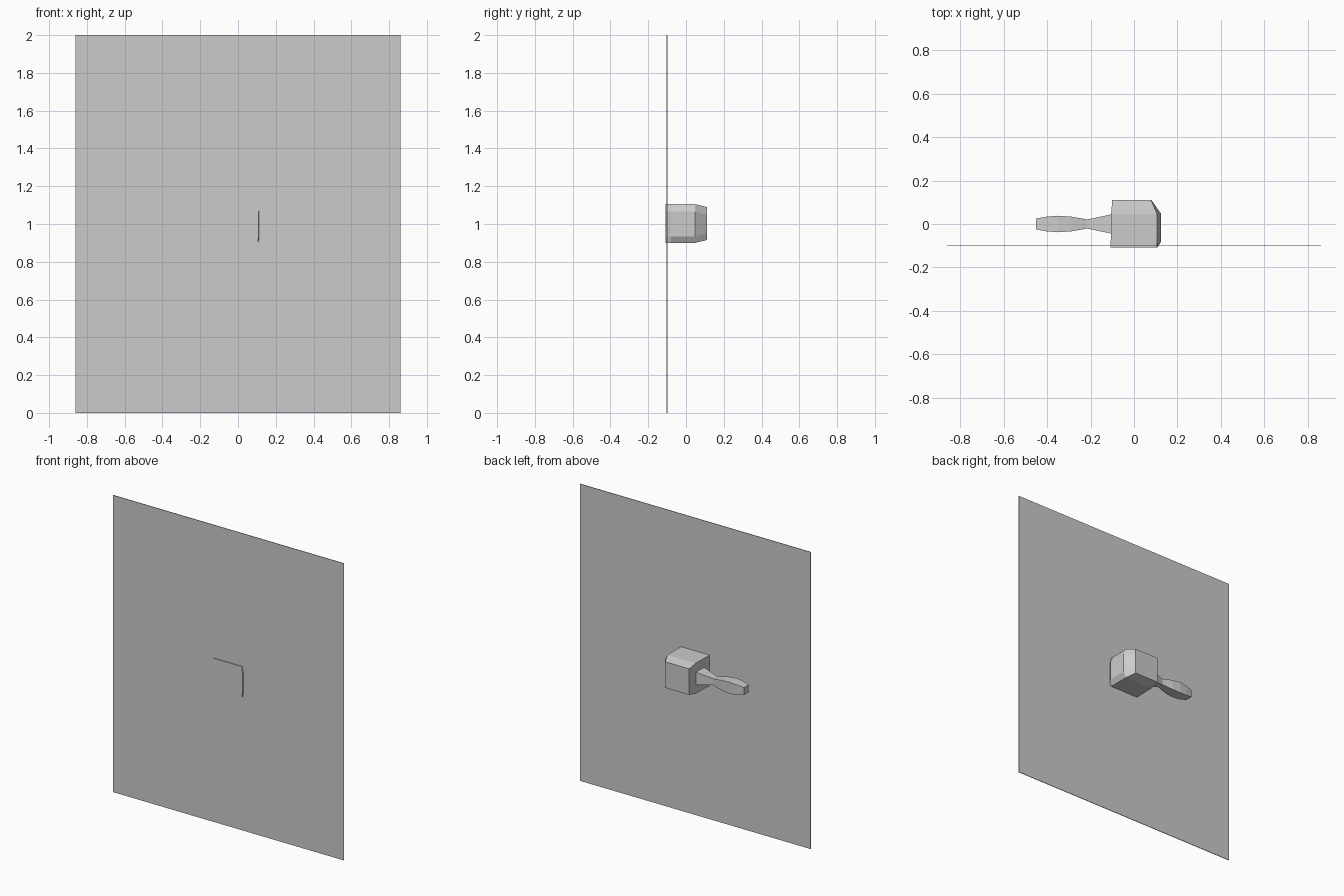
import bpy, bmesh

if "Cube" in bpy.data.objects:
    bpy.data.objects.remove(bpy.data.objects["Cube"])


def loft(name, rings):
    """Closed flat-shaded solid through matching rings of points."""
    bm = bmesh.new()
    loops = [[bm.verts.new(p) for p in ring] for ring in rings]
    n = len(loops[0])
    for a, b in zip(loops, loops[1:]):
        for i in range(n):
            j = (i + 1) % n
            bm.faces.new((a[i], a[j], b[j], b[i]))
    bm.faces.new(loops[0])
    bm.faces.new(loops[-1])
    bmesh.ops.recalc_face_normals(bm, faces=bm.faces)
    mesh = bpy.data.meshes.new(name)
    bm.to_mesh(mesh)
    bm.free()
    obj = bpy.data.objects.new(name, mesh)
    bpy.context.collection.objects.link(obj)
    return obj


def rect(y, x, z0, z1):
    return [(-x, y, z0), (x, y, z0), (x, y, z1), (-x, y, z1)]


# Large thin upright panel
loft("panel", [rect(-0.102, 0.86, 0, 2), rect(-0.098, 0.86, 0, 2)])

# Faceted mallet head: sections along y as (y, left, right, bulge, bottom, top)
sections = [
    (-0.108, -0.107, 0.105, 0.108, 0.900, 1.105),
    (-0.080, -0.107, 0.105, 0.125, 0.900, 1.105),
    (0.047, -0.105, 0.105, 0.125, 0.900, 1.105),
    (0.110, -0.100, 0.078, 0.080, 0.915, 1.090),
]
loft("mallet_head", [
    [(l, y, b), (r, y, b), (g, y, b + 0.035), (g, y, t - 0.04), (r, y, t), (l, y, t)]
    for y, l, r, g, b, t in sections])

# Square tapered handle: (x, half width)
profile = [(-0.10, 0.045), (-0.215, 0.021), (-0.29, 0.034),
           (-0.35, 0.038), (-0.40, 0.034), (-0.45, 0.025)]
loft("handle", [
    [(x, -h, 1 - h), (x, h, 1 - h), (x, h, 1 + h), (x, -h, 1 + h)]
    for x, h in profile])
